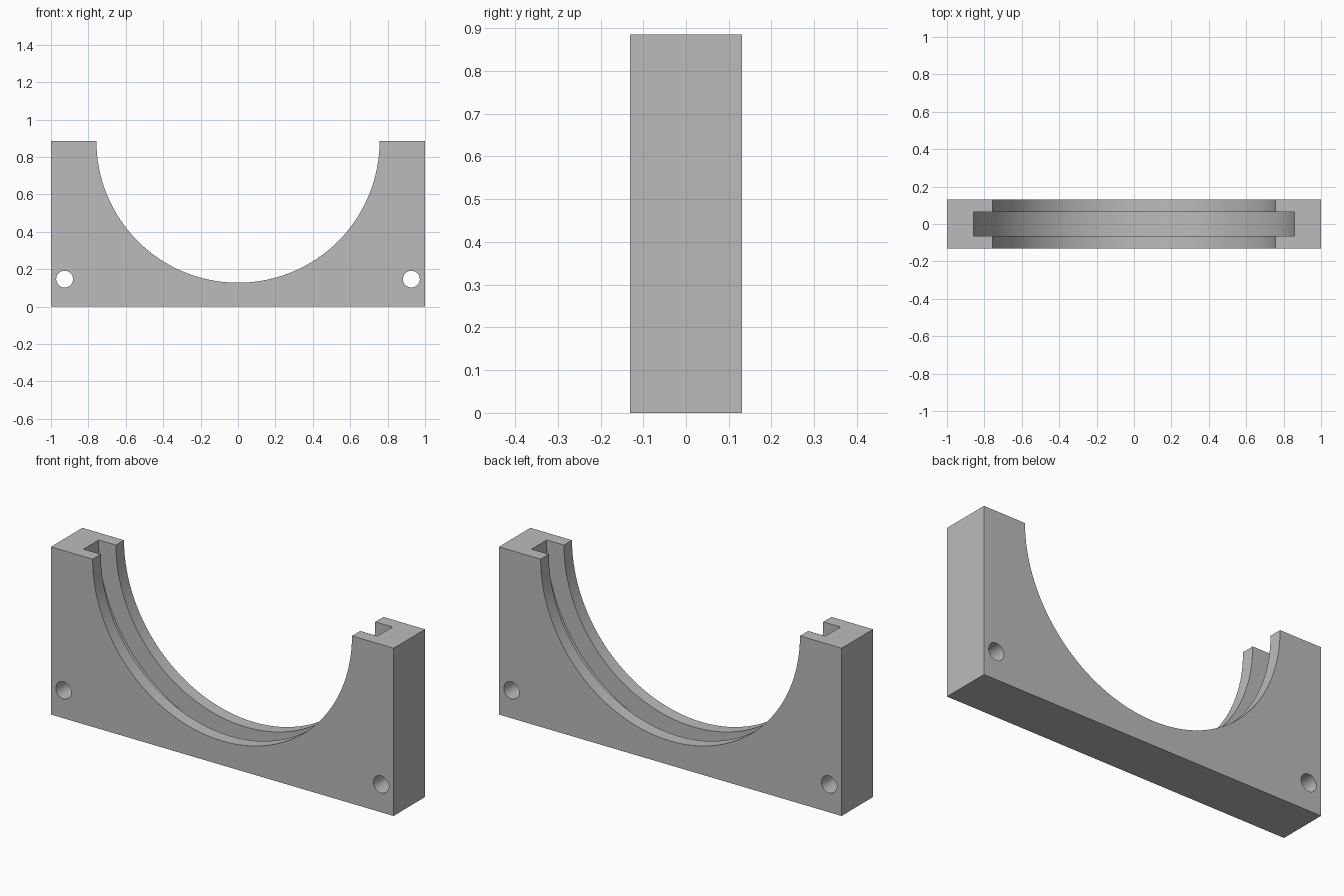
import bpy
from math import pi, radians

cube = bpy.data.objects.get("Cube")
if cube:
    bpy.data.objects.remove(cube, do_unlink=True)

WIDTH, DEPTH, HEIGHT = 2.0, 0.262, 0.885
OPENING_R, GROOVE_R, GROOVE_W = 0.757, 0.858, 0.126
HOLE_R, HOLE_X, HOLE_Z = 0.045, 0.927, 0.147

grey = bpy.data.materials.new("plain grey")
grey.use_nodes = True
colour = (0.5, 0.5, 0.5, 1)
grey.diffuse_color = colour
for node in grey.node_tree.nodes:
    if node.type == 'BSDF_PRINCIPLED':
        node.inputs["Base Color"].default_value = colour

# Rectangular support block standing on the ground
bpy.ops.mesh.primitive_cube_add(size=1, location=(0, 0, HEIGHT / 2))
block = bpy.context.object
block.name = "cradle_block"
block.scale = (WIDTH, DEPTH, HEIGHT)
bpy.ops.object.transform_apply(location=True, rotation=False, scale=True)
block.data.materials.append(grey)


def bore(name, x, z, radius, length, sides):
    """Cut a round bore along the depth of the block."""
    bpy.ops.mesh.primitive_cylinder_add(vertices=sides, radius=radius, depth=length,
                                        location=(x, 0, z), rotation=(pi / 2, 0, 0))
    cutter = bpy.context.object
    cutter.name = name
    cutter.hide_render = True
    cut = block.modifiers.new(name, 'BOOLEAN')
    cut.operation = 'DIFFERENCE'
    cut.solver = 'EXACT'
    cut.object = cutter
    bpy.context.view_layer.objects.active = block
    bpy.ops.object.modifier_apply(modifier=name)
    bpy.data.objects.remove(cutter, do_unlink=True)


# Half-round opening with a concentric groove in its wall
bore("opening_cutter", 0, HEIGHT, OPENING_R, DEPTH * 2, 128)
bore("groove_cutter", 0, HEIGHT, GROOVE_R, GROOVE_W, 128)

# Mounting holes in the lower corners
for side in (-1, 1):
    bore("hole_cutter", side * HOLE_X, HOLE_Z, HOLE_R, DEPTH * 2, 48)

bpy.ops.object.select_all(action='DESELECT')
block.select_set(True)
bpy.context.view_layer.objects.active = block
bpy.ops.object.shade_smooth_by_angle(angle=radians(30))
